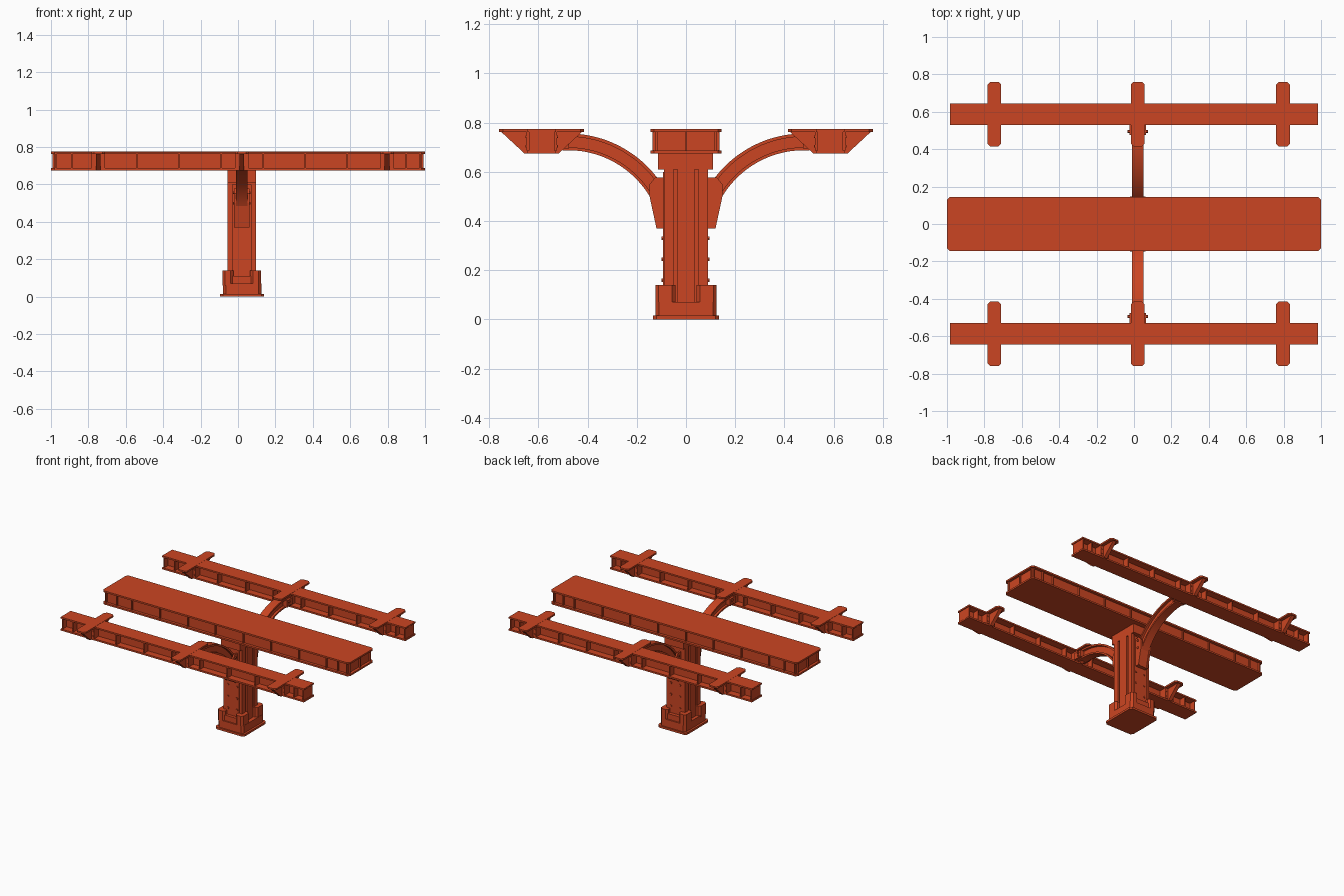
import bpy, bmesh, math

if "Cube" in bpy.data.objects:
    bpy.data.objects.remove(bpy.data.objects["Cube"])

paint = bpy.data.materials.new("orange_red_paint")
paint.use_nodes = True
colour = (0.60, 0.06, 0.016, 1)
paint.diffuse_color = colour
paint.node_tree.nodes["Principled BSDF"].inputs["Base Color"].default_value = colour

CX = 0.02       # column, arm and middle bracket centre
TOP = 0.775     # top of all beams
BOTTOM = 0.675  # underside of all beams
FL = 0.012      # flange thickness


def prism(bm, pts, lo, hi, axis="z"):
    """Extrude a 2D outline: (x, y) along z, or (y, z) along x."""
    place = (lambda p, t: (p[0], p[1], t)) if axis == "z" else (lambda p, t: (t, p[0], p[1]))
    a = [bm.verts.new(place(p, lo)) for p in pts]
    b = [bm.verts.new(place(p, hi)) for p in pts]
    n = len(pts)
    bm.faces.new(a)
    bm.faces.new(b[::-1])
    for i in range(n):
        bm.faces.new((a[i], a[(i + 1) % n], b[(i + 1) % n], b[i]))


def box(bm, x0, x1, y0, y1, z0, z1, cut=0):
    """Box, with corners clipped in plan when cut is given."""
    if cut:
        pts = [(x0 + cut, y0), (x1 - cut, y0), (x1, y0 + cut), (x1, y1 - cut),
               (x1 - cut, y1), (x0 + cut, y1), (x0, y1 - cut), (x0, y0 + cut)]
    else:
        pts = [(x0, y0), (x1, y0), (x1, y1), (x0, y1)]
    prism(bm, pts, z0, z1)


def bolt(bm, x, y, z, axis, r=0.008, h=0.006):
    """Six-sided bolt head centred on a surface point."""
    ring = [(r * math.cos(k * math.pi / 3), r * math.sin(k * math.pi / 3)) for k in range(6)]
    if axis == "x":
        prism(bm, [(y + a, z + b) for a, b in ring], x - h, x + h, "x")
    else:
        start = len(bm.verts)
        prism(bm, [(x + a, z + b) for a, b in ring], y - h, y + h)
        bm.verts.ensure_lookup_table()
        for v in bm.verts[start:]:
            v.co.y, v.co.z = v.co.z, v.co.y


def finish(name, bm, smooth=False):
    bmesh.ops.recalc_face_normals(bm, faces=bm.faces)
    mesh = bpy.data.meshes.new(name)
    bm.to_mesh(mesh)
    bm.free()
    mesh.materials.append(paint)
    ob = bpy.data.objects.new(name, mesh)
    bpy.context.collection.objects.link(ob)
    if smooth:
        bpy.ops.object.select_all(action="DESELECT")
        ob.select_set(True)
        bpy.context.view_layer.objects.active = ob
        bpy.ops.object.shade_smooth_by_angle(angle=math.radians(30))


rib_x = [-0.765 + 0.225 * i for i in range(8)] + [-0.975, -0.89, 0.9, 0.975]

# Wide central box girder
bm = bmesh.new()
box(bm, -1, 1, -0.145, 0.145, TOP - FL, TOP, 0.015)
box(bm, -1, 1, -0.145, 0.145, BOTTOM, BOTTOM + FL, 0.015)
box(bm, -0.98, 0.98, -0.125, 0.125, BOTTOM + FL, TOP - FL)
for x in rib_x:
    box(bm, x - 0.004, x + 0.004, -0.137, 0.137, BOTTOM + FL, TOP - FL)
for y in (-0.12, 0, 0.12):
    box(bm, -0.992, 0.992, y - 0.004, y + 0.004, BOTTOM + FL, TOP - FL)
finish("central_girder", bm)

# Base plate and stepped plinth
bm = bmesh.new()
box(bm, -0.095, 0.14, -0.135, 0.135, 0, 0.015, 0.015)
box(bm, -0.08, 0.125, -0.125, 0.125, 0.015, 0.07, 0.015)
for sx in (-1, 1):
    for sy in (-1, 1):
        x0, x1 = sorted((CX + sx * 0.045, CX + sx * 0.103))
        y0, y1 = sorted((sy * 0.042, sy * 0.125))
        box(bm, x0, x1, y0, y1, 0.06, 0.14, 0.014)
box(bm, -0.03, 0.07, -0.115, 0.115, 0.06, 0.11)
finish("column_base", bm)

# Built-up column with corner bars, side panels and a cap
bm = bmesh.new()
box(bm, -0.038, 0.078, -0.083, 0.083, 0.05, 0.65)
for sx in (-1, 1):
    x0, x1 = sorted((CX + sx * 0.055, CX + sx * 0.076))
    box(bm, x0, x1, -0.035, 0.035, 0.05, 0.61)
    for y in (-0.07, 0.07):
        box(bm, x0, x1, y - 0.02, y + 0.02, 0.05, 0.61)
box(bm, -0.033, 0.073, -0.093, 0.09, 0.05, 0.6)
box(bm, -0.056, 0.096, -0.114, 0.11, 0.61, 0.68)
finish("column", bm)

bm = bmesh.new()
for y in (-0.093, 0.09):
    for x in (-0.015, 0.058):
        for z in (0.16, 0.245, 0.33):
            bolt(bm, x, y, z, "y")
finish("column_bolts", bm)


def arc(s, r):
    """Quarter-like arc in the y-z plane, ending level at the outer beam."""
    pts = [(s * (0.48 + r * math.cos(math.radians(a))), 0.3 + r * math.sin(math.radians(a)))
           for a in range(152, 89, -3)]
    return pts + [(s * 0.54, 0.3 + r)]


for s, side in ((-1, "front"), (1, "back")):
    # Curved bracket arm of I section
    bm = bmesh.new()
    for r0, r1, half in ((0.388, 0.40, 0.03), (0.40, 0.443, 0.013), (0.443, 0.456, 0.03)):
        prism(bm, arc(s, r0) + arc(s, r1)[::-1], CX - half, CX + half, "x")
    finish(side + "_curved_arm", bm, True)

    # Paired gusset plates at the arm foot, with a back block
    bm = bmesh.new()
    outline = [(0.08, 0.37), (0.12, 0.37), (0.148, 0.5), (0.148, 0.55), (0.125, 0.578), (0.08, 0.578)]
    outline = [(s * y, z) for y, z in outline]
    for sx in (-1, 1):
        x0, x1 = sorted((CX + sx * 0.03, CX + sx * 0.042))
        prism(bm, outline, x0, x1, "x")
        for z in (0.5, 0.555):
            bolt(bm, CX + sx * 0.042, s * 0.115, z, "x")
    prism(bm, [(s * y, z) for y, z in ((0.08, 0.37), (0.115, 0.37), (0.14, 0.49), (0.08, 0.56))],
          CX - 0.03, CX + 0.03, "x")
    finish(side + "_gusset", bm)

    # Clip plates joining the arm to the outer beam
    bm = bmesh.new()
    for sx in (-1, 1):
        x0, x1 = sorted((CX + sx * 0.013, CX + sx * 0.045))
        y0, y1 = sorted((s * 0.475, s * 0.54))
        box(bm, x0, x1, y0, y1, 0.695, 0.745)
        for z in (0.708, 0.732):
            bolt(bm, CX + sx * 0.048, s * 0.495, z, "x")
    finish(side + "_arm_clips", bm)

    # Outer I-beam with stiffener ribs
    cy = s * 0.587
    bm = bmesh.new()
    box(bm, -0.985, 0.985, cy - 0.058, cy + 0.058, TOP - FL, TOP - 0.001)
    box(bm, -0.985, 0.985, cy - 0.058, cy + 0.058, BOTTOM, BOTTOM + FL)
    box(bm, -0.98, 0.98, cy - 0.008, cy + 0.008, BOTTOM + FL, TOP - FL)
    for x in rib_x:
        box(bm, x - 0.004, x + 0.004, cy - 0.052, cy + 0.052, BOTTOM + FL, TOP - FL)
    finish(side + "_outer_beam", bm)

    # Tapered cross brackets
    bm = bmesh.new()
    for x in (-0.747, 0.02, 0.797):
        half = 0.037
        box(bm, x - half, x + half, cy - 0.173, cy + 0.173, TOP - FL, TOP, 0.015)
        web = [(cy - 0.165, TOP - FL), (cy - 0.07, BOTTOM), (cy + 0.07, BOTTOM), (cy + 0.165, TOP - FL)]
        prism(bm, web, x - 0.013, x + 0.013, "x")
        for sx in (-1, 1):
            x0, x1 = sorted((x + sx * 0.013, x + sx * 0.035))
            for sy in (-1, 1):
                y0, y1 = sorted((cy + sy * 0.008, cy + sy * 0.062))
                box(bm, x0, x1, y0, y1, BOTTOM + FL, TOP - FL)
                for z in (0.705, 0.742):
                    bolt(bm, x + sx * 0.026, cy + sy * 0.062, z, "y", 0.006, 0.004)
    finish(side + "_cross_brackets", bm)
